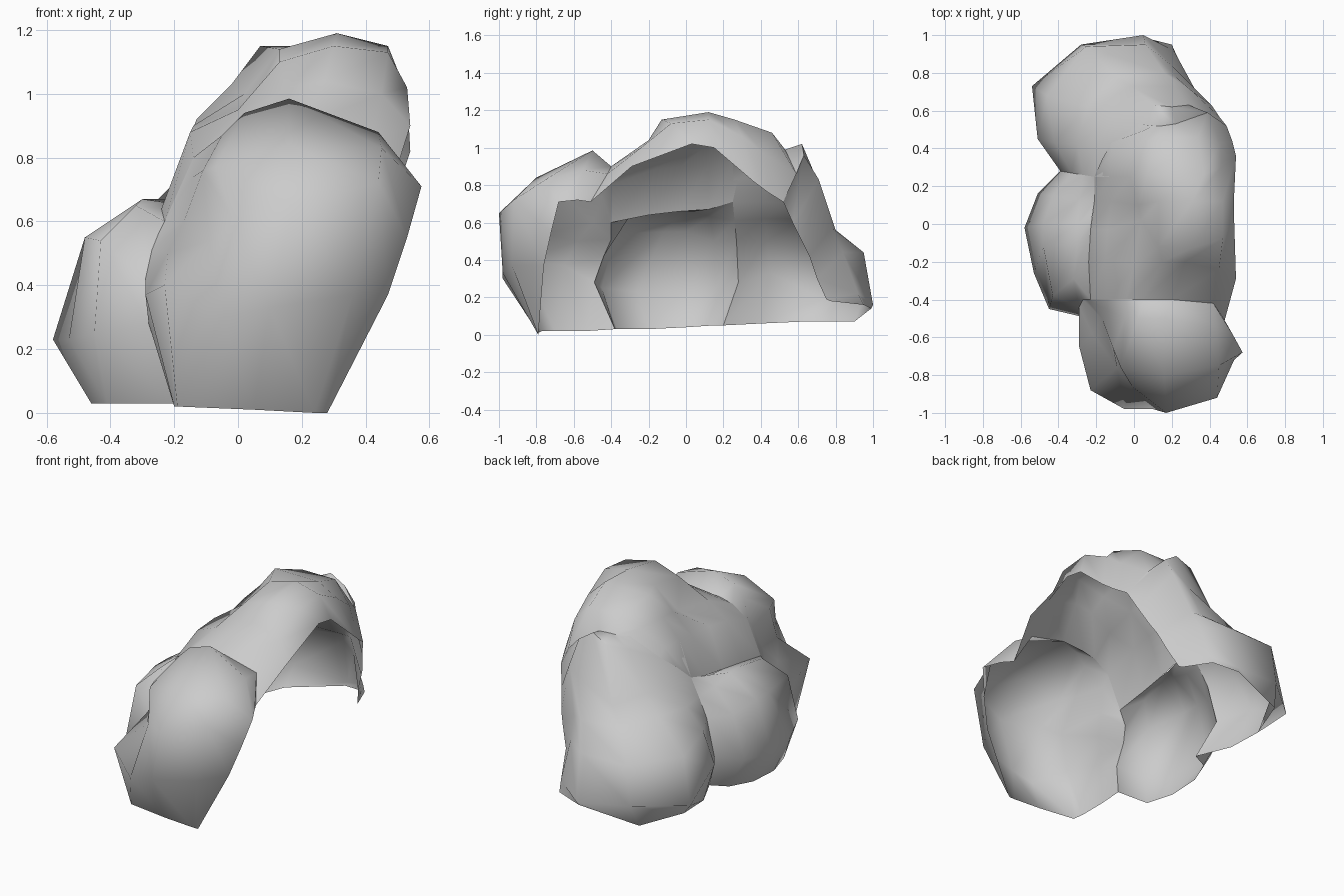
import bpy


def loft(name, *sections):
    """Open skin stretched over neighbouring profiles of equal length."""
    n = len(sections[0])
    verts = [p for s in sections for p in s]
    faces = [(i * n + j, i * n + j + 1, (i + 1) * n + j + 1, (i + 1) * n + j)
             for i in range(len(sections) - 1) for j in range(n - 1)]
    mesh = bpy.data.meshes.new(name)
    mesh.from_pydata(verts, [], faces)
    mesh.validate()
    ob = bpy.data.objects.new(name, mesh)
    bpy.context.collection.objects.link(ob)
    bpy.ops.object.select_all(action='DESELECT')
    ob.select_set(True)
    bpy.context.view_layer.objects.active = ob
    bpy.ops.object.shade_smooth_by_angle(angle=1.05)
    return ob


# Front boulder: profiles run from the ground up, right rim round to the left flank
loft("front_boulder",
     [(.28, -.79, 0), (.47, -.76, .37), (.53, -.72, .55), (.575, -.68, .71), (.52, -.58, .72), (.48, -.51, .71)],
     [(.24, -.79, 0), (.36, -.93, .37), (.44, -.92, .72), (.45, -.75, .83), (.44, -.55, .88), (.42, -.42, .86)],
     [(.05, -.79, .01), (.1, -.98, .33), (.17, -1, .65), (.16, -.8, .84), (.16, -.5, .985), (.2, -.4, .9)],
     [(-.19, -.77, .02), (-.05, -.98, .3), (-.01, -.86, .6), (-.07, -.76, .77), (.02, -.5, .94), (.05, -.4, .89)],
     [(-.2, -.7, .02), (-.23, -.88, .4), (-.09, -.76, .54), (-.11, -.66, .76), (-.05, -.5, .87), (-.04, -.4, .87)],
     [(-.2, -.53, .02), (-.29, -.65, .37), (-.22, -.58, .5), (-.17, -.5, .6), (-.14, -.45, .74), (-.14, -.4, .8)],
     [(-.2, -.38, .03), (-.28, -.49, .28), (-.29, -.44, .42), (-.27, -.4, .51), (-.25, -.4, .56), (-.23, -.4, .6)])

# Low boulder bulging out on the left
loft("side_boulder",
     [(-.2, -.38, .03), (-.28, -.49, .28), (-.29, -.44, .42), (-.27, -.4, .51), (-.23, -.4, .6)],
     [(-.41, -.37, .03), (-.45, -.45, .25), (-.43, -.38, .54), (-.32, -.29, .65), (-.24, -.2, .64)],
     [(-.46, -.2, .03), (-.53, -.26, .23), (-.48, -.12, .55), (-.3, -.1, .67), (-.23, -.03, .66)],
     [(-.46, 0, .04), (-.58, -.02, .23), (-.48, 0, .55), (-.3, .0, .67), (-.22, .05, .66)],
     [(-.4, .15, .05), (-.51, .16, .25), (-.43, .15, .5), (-.29, .13, .63), (-.21, .12, .67)],
     [(-.3, .2, .05), (-.39, .28, .28), (-.33, .27, .5), (-.27, .26, .61), (-.21, .25, .71)])

# Back boulder with a shelf part-way up, left crease round to the right rim
loft("back_boulder",
     [(-.3, .2, .05), (-.39, .28, .28), (-.33, .27, .5), (-.27, .26, .61), (-.21, .25, .71), (-.17, .25, .82), (-.13, .25, .92)],
     [(-.4, .4, .06), (-.51, .45, .33), (-.42, .43, .5), (-.3, .42, .62), (-.19, .43, .71), (-.12, .43, .88), (.04, .49, .99)],
     [(-.42, .62, .07), (-.54, .73, .19), (-.46, .68, .45), (-.25, .62, .62), (-.11, .56, .7), (.02, .53, .93), (.1, .52, .99)],
     [(-.31, .9, .07), (-.28, .95, .2), (-.25, .94, .44), (-.1, .78, .57), (.0, .72, .66), (.1, .63, .97), (.15, .52, .99)],
     [(.04, .99, .14), (.05, 1, .16), (.06, .95, .44), (.16, .8, .56), (.2, .73, .76), (.2, .62, 1.02), (.22, .53, .99)],
     [(.2, .95, .16), (.21, .92, .22), (.2, .84, .44), (.22, .78, .57), (.3, .71, .83), (.29, .63, .96), (.39, .59, .86)],
     [(.28, .77, .18), (.29, .75, .19), (.33, .7, .3), (.38, .66, .42), (.41, .63, .48), (.45, .57, .6), (.49, .52, .71)])

# Arched roof: profiles run from the left shoulder to the right rim, front to back
loft("arch_roof",
     [(-.23, -.4, .6), (-.14, -.4, .8), (-.04, -.4, .87), (.05, -.4, .89), (.2, -.4, .9), (.42, -.42, .86), (.48, -.51, .71)],
     [(-.24, -.2, .64), (-.15, -.18, .88), (.0, -.22, .95), (.15, -.2, 1.02), (.27, -.2, 1.04), (.45, -.24, 1), (.54, -.29, .9)],
     [(-.23, -.03, .66), (-.14, -.03, .9), (.04, .02, .97), (.13, -.12, 1.1), (.3, -.13, 1.15), (.47, -.08, 1.13), (.53, .03, 1.02)],
     [(-.21, .12, .67), (-.12, .12, .9), (.02, .1, 1.0), (.13, .12, 1.14), (.31, .12, 1.19), (.47, .12, 1.15), (.53, .15, 1)],
     [(-.21, .25, .71), (-.13, .25, .92), (-.02, .25, 1.03), (.07, .26, 1.15), (.37, .26, 1.15), (.46, .3, 1.06), (.54, .36, .82)],
     [(-.17, .34, .8), (-.12, .38, .92), (.02, .42, 1.02), (.12, .46, 1.08), (.34, .46, 1.08), (.46, .43, .96), (.52, .44, .76)],
     [(-.12, .43, .88), (.04, .49, .99), (.1, .52, .99), (.15, .52, .99), (.22, .53, .99), (.39, .59, .86), (.49, .52, .71)])
